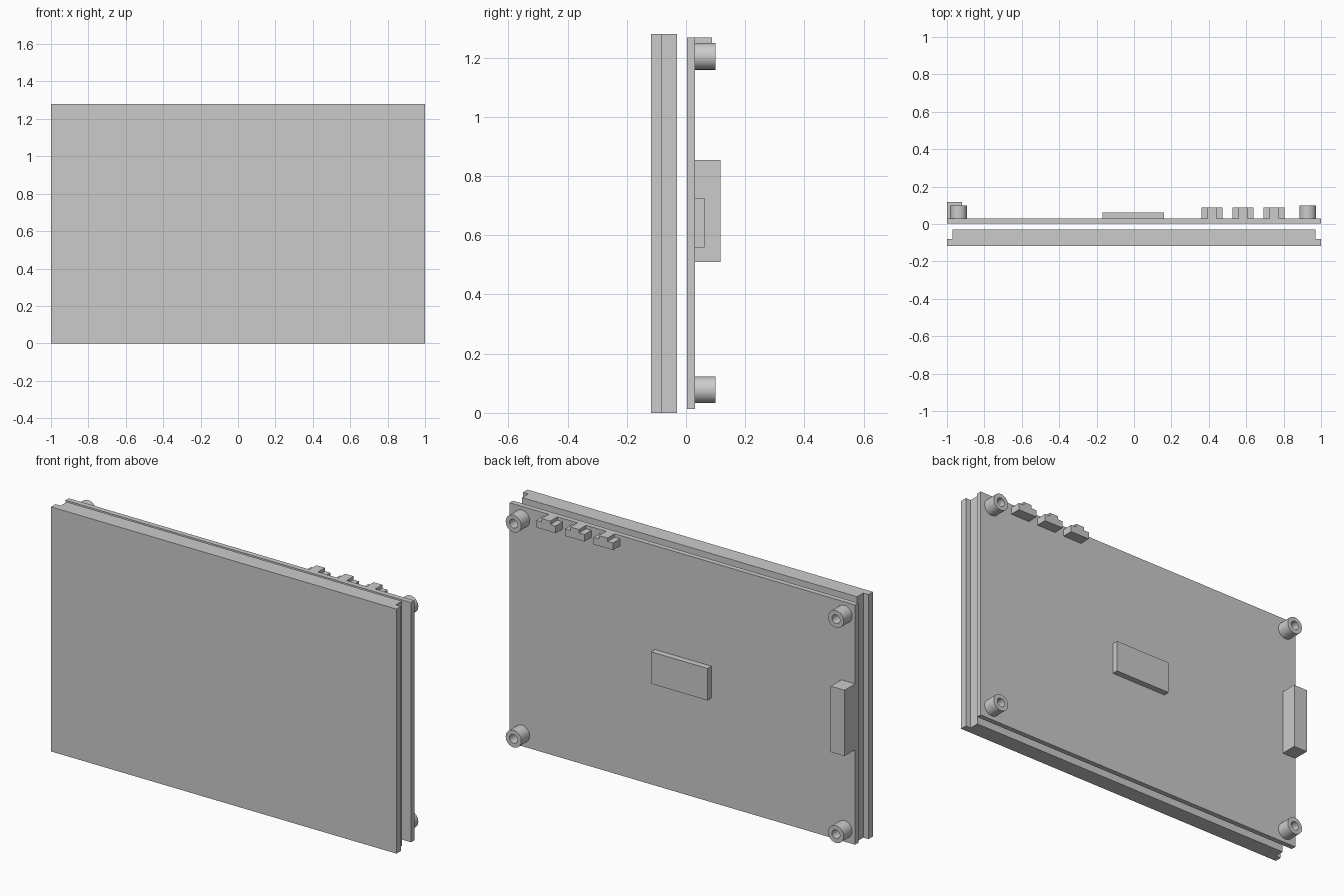
import bpy
import bmesh
import math

cube = bpy.data.objects.get("Cube")
if cube:
    bpy.data.objects.remove(cube, do_unlink=True)

grey = bpy.data.materials.new("plain grey")
grey.use_nodes = True
grey.diffuse_color = (0.6, 0.6, 0.6, 1)
grey.node_tree.nodes["Principled BSDF"].inputs["Base Color"].default_value = grey.diffuse_color


def finish(name, bm):
    bmesh.ops.recalc_face_normals(bm, faces=bm.faces[:])
    mesh = bpy.data.meshes.new(name)
    bm.to_mesh(mesh)
    bm.free()
    mesh.materials.append(grey)
    obj = bpy.data.objects.new(name, mesh)
    bpy.context.collection.objects.link(obj)
    return obj


def prism(name, outline, z0, z1):
    """Extrude an (x, y) outline upwards from z0 to z1."""
    bm = bmesh.new()
    face = bm.faces.new([bm.verts.new((x, y, z0)) for x, y in outline])
    new = bmesh.ops.extrude_face_region(bm, geom=[face])["geom"]
    bmesh.ops.translate(bm, vec=(0, 0, z1 - z0),
                        verts=[v for v in new if isinstance(v, bmesh.types.BMVert)])
    return finish(name, bm)


def box(name, x0, x1, y0, y1, z0, z1):
    return prism(name, [(x0, y0), (x1, y0), (x1, y1), (x0, y1)], z0, z1)


def standoff(name, x, z, y0, y1, outer, inner, sides=32):
    """Tube along y, made by spinning its rectangular section."""
    bm = bmesh.new()
    section = [(inner, y0), (outer, y0), (outer, y1), (inner, y1)]
    verts = [bm.verts.new((x + r, y, z)) for r, y in section]
    edges = [bm.edges.new((verts[i], verts[(i + 1) % 4])) for i in range(4)]
    bmesh.ops.spin(bm, geom=verts + edges, cent=(x, 0, z), axis=(0, 1, 0),
                   angle=math.tau, steps=sides, use_duplicate=False)
    bmesh.ops.remove_doubles(bm, verts=bm.verts[:], dist=0.0005)
    obj = finish(name, bm)
    bpy.ops.object.select_all(action="DESELECT")
    obj.select_set(True)
    bpy.context.view_layer.objects.active = obj
    bpy.ops.object.shade_smooth_by_angle(angle=math.radians(35))
    return obj


# Display panel: wide front sheet with a narrower back, stepped at both sides
prism("display_panel",
      [(-1, -0.118), (1, -0.118), (1, -0.081), (0.97, -0.081),
       (0.97, -0.03), (-0.97, -0.03), (-0.97, -0.081), (-1, -0.081)], 0, 1.28)

# Circuit board behind the panel
BACK = 0.03
box("circuit_board", -1, 1, 0.003, BACK, 0.013, 1.268)

# Chip and side connector
box("chip", -0.168, 0.16, BACK, 0.062, 0.558, 0.725)
box("side_connector", -1, -0.92, BACK, 0.117, 0.51, 0.855)

# Mounting standoffs in the corners
for side, x in (("right", -0.938), ("left", 0.929)):
    for level, z in (("lower", 0.078), ("upper", 1.204)):
        standoff(f"{level}_{side}_standoff", x, z, BACK, 0.1, 0.045, 0.023)

# Push buttons along the top edge: body with a raised middle
for i in range(3):
    x = 0.417 + i * 0.166
    box(f"button_body_{i + 1}", x - 0.056, x + 0.056, BACK, 0.088, 1.213, 1.25)
    box(f"button_plunger_{i + 1}", x - 0.025, x + 0.025, BACK, 0.088, 1.25, 1.268)
